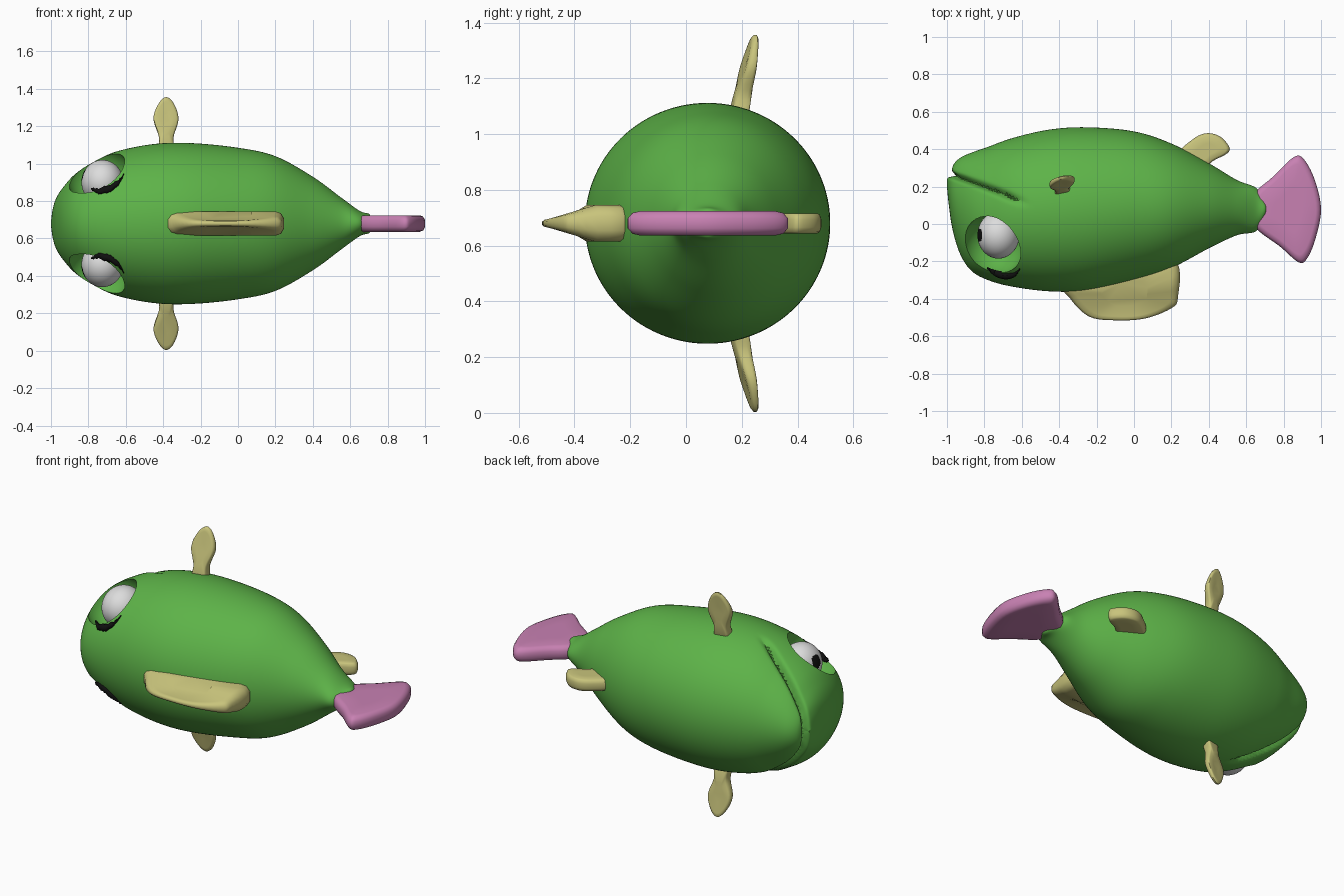
import bpy, bmesh, math
from mathutils import Vector, Matrix

cube = bpy.data.objects.get("Cube")
if cube:
    bpy.data.objects.remove(cube)

MID = 0.68  # height of the symmetry plane


def material(name, rgb):
    m = bpy.data.materials.new(name)
    m.use_nodes = True
    m.diffuse_color = (*rgb, 1)
    m.node_tree.nodes["Principled BSDF"].inputs["Base Color"].default_value = (*rgb, 1)
    return m


GREEN = material("leaf green", (0.11, 0.45, 0.065))
YELLOW = material("pale yellow", (0.58, 0.55, 0.2))
PINK = material("orchid pink", (0.58, 0.22, 0.45))
WHITE = material("eye white", (0.72, 0.72, 0.72))
BLACK = material("black", (0.005, 0.005, 0.005))


def spline(points, sub, closed=False):
    """Catmull-Rom resampling of tuples of any length."""
    n = len(points)
    get = (lambda i: points[i % n]) if closed else (lambda i: points[min(max(i, 0), n - 1)])
    out = []
    for i in range(n if closed else n - 1):
        for k in range(sub):
            t = k / sub
            out.append(tuple(
                b + 0.5 * t * (c - a + t * (2 * a - 5 * b + 4 * c - d + t * (3 * (b - c) + d - a)))
                for a, b, c, d in zip(get(i - 1), get(i), get(i + 1), get(i + 2))))
    return out if closed else out + [points[-1]]


def finish(bm, name, *mats):
    bmesh.ops.recalc_face_normals(bm, faces=bm.faces)
    me = bpy.data.meshes.new(name)
    bm.to_mesh(me)
    bm.free()
    for m in mats:
        me.materials.append(m)
    ob = bpy.data.objects.new(name, me)
    bpy.context.collection.objects.link(ob)
    return ob


def smooth(ob, degrees=40):
    bpy.ops.object.select_all(action='DESELECT')
    ob.select_set(True)
    bpy.context.view_layer.objects.active = ob
    bpy.ops.object.shade_smooth_by_angle(angle=math.radians(degrees))


def loft(bm, rings):
    """Skin closed rings of points and cap both ends."""
    vr = [[bm.verts.new(p) for p in r] for r in rings]
    for a, b in zip(vr, vr[1:]):
        for i in range(len(a)):
            j = (i + 1) % len(a)
            bm.faces.new((a[i], a[j], b[j], b[i]))
    bm.faces.new(vr[0][::-1])
    bm.faces.new(vr[-1])


# Body stations: x, back edge, belly edge, half width
STATIONS = spline([
    (-1, .2, .25, .01), (-.99, .1, .28, .08), (-.97, -.03, .325, .14),
    (-.93, -.16, .36, .2), (-.87, -.25, .385, .265), (-.78, -.3, .415, .325),
    (-.65, -.335, .46, .385), (-.45, -.36, .505, .425), (-.25, -.355, .517, .43),
    (0, -.3, .495, .405), (.2, -.235, .43, .36), (.4, -.13, .325, .25),
    (.55, -.06, .235, .14), (.65, -.04, .195, .068), (.7, .03, .13, .052),
    (.71, .06, .1, .03)], 8)


def skin_height(x, y):
    """Height of the upper body surface above the symmetry plane."""
    _, lo, hi, half = min(STATIONS, key=lambda s: abs(s[0] - x))
    q = (2 * y - lo - hi) / (hi - lo)
    return half * math.sqrt(max(0, 1 - q * q))


SEG = 192
rings = []
for x, lo, hi, half in STATIONS:
    angles = [math.tau * i / SEG for i in range(SEG)]
    rings.append([(x, (lo + hi) / 2 + (hi - lo) / 2 * math.cos(a), MID + half * math.sin(a))
                  for a in angles])
bm = bmesh.new()
loft(bm, rings)
bmesh.ops.recalc_face_normals(bm, faces=bm.faces)
bm.normal_update()

# Mouth groove, with the jaw set slightly behind the upper lip
moves = []
for v in bm.verts:
    t = v.co.x + 1
    if t < 0.43:
        d = v.co.y - (0.27 - 0.3 * t - 0.22 * t * t)
        fade = min(1, (0.43 - t) / 0.12)
        dent = 0.035 * math.exp(-(d / 0.016) ** 2)
        jaw = 0.014 * math.exp(-d / 0.12) if d > 0 else 0
        moves.append((v, v.normal * (-(dent + jaw) * fade)))
for v, move in moves:
    v.co += move
body = finish(bm, "body", GREEN)

# Eye sockets cut into both sides of the head
bm = bmesh.new()
for s in (1, -1):
    bmesh.ops.create_uvsphere(bm, u_segments=40, v_segments=24, radius=0.168,
                              matrix=Matrix.Translation((-.75, -.11, MID + s * .26)))
cutter = finish(bm, "socket_cutter", GREEN)
cutter.hide_render = True
mod = body.modifiers.new("sockets", 'BOOLEAN')
mod.operation = 'DIFFERENCE'
mod.solver = 'EXACT'
mod.object = cutter
bpy.context.view_layer.objects.active = body
bpy.ops.object.modifier_apply(modifier=mod.name)
bpy.data.objects.remove(cutter)
smooth(body)


def fin(name, outline, thick, place, mat):
    """Rounded plate: outline in u, v, thickness and placement by functions."""
    pts = spline(outline, 5, True)
    cu = sum(p[0] for p in pts) / len(pts)
    cv = sum(p[1] for p in pts) / len(pts)
    layers = [(.4, 1), (.84, 1), (.94, .85), (1, .4)]
    layers += [(s, -k) for s, k in reversed(layers)]
    bm = bmesh.new()
    loft(bm, [[place(cu + (u - cu) * s, cv + (v - cv) * s, k * thick(u, v)) for u, v in pts]
              for s, k in layers])
    smooth(finish(bm, name, mat), 50)


def flat(u, v, w):
    return (u, v, MID + w)


fin("tail_fin", [(.65, .17), (.74, .25), (.85, .355), (.905, .35), (.965, .24), (1, .08),
                 (.97, -.08), (.925, -.185), (.88, -.205), (.78, -.12), (.65, -.02), (.63, .08)],
    lambda u, v: 0.044, flat, PINK)
fin("dorsal_fin", [(-.36, -.32), (-.34, -.40), (-.24, -.495), (-.1, -.515), (.06, -.505),
                   (.2, -.45), (.235, -.39), (.22, -.2), (-.05, -.2)],
    lambda u, v: min(.065, max(.015, .015 + (v + .515) * .25)), flat, YELLOW)
fin("anal_fin", [(.23, .36), (.31, .45), (.385, .485), (.46, .468), (.51, .41),
                 (.495, .375), (.42, .335), (.34, .27)],
    lambda u, v: 0.036, flat, YELLOW)

for side, s in (("left", 1), ("right", -1)):
    # Side fin sweeping toward the belly
    fin("pectoral_fin_" + side,
        [(-.42, .38), (-.422, .46), (-.452, .56), (-.425, .64), (-.385, .676),
         (-.345, .645), (-.318, .56), (-.345, .46), (-.345, .38)],
        lambda u, v: .028 - .055 * (v - .4),
        lambda u, v, w: (u, .19 + .21 * (v - .4) + .2 * (u + .385) + w, MID + s * v), YELLOW)

    # Eyeball with a pupil looking forward
    bm = bmesh.new()
    bmesh.ops.create_uvsphere(bm, u_segments=64, v_segments=48, radius=1)
    look = Vector((-.93, 0, s * .33)).normalized()
    for f in bm.faces:
        f.material_index = int(f.calc_center_median().normalized().dot(look) > 0.95)
    for v in bm.verts:
        v.co = Vector((-.725 + .112 * v.co.x, -.06 + .125 * v.co.y, MID + s * .22 + .12 * v.co.z))
    smooth(finish(bm, "eye_" + side, WHITE, BLACK))

    # Dark tapered brow on the socket rim
    bm = bmesh.new()
    rings = []
    path = spline([(-.785, -.235), (-.745, -.262), (-.69, -.275), (-.64, -.268), (-.61, -.24)], 5)
    for i, (x, y) in enumerate(path):
        r = .004 + .017 * math.sin(math.pi * i / (len(path) - 1))
        z = MID + s * skin_height(x, y)
        rings.append([(x, y + r * math.cos(a), z + r * math.sin(a))
                      for a in (math.tau * k / 12 for k in range(12))])
    loft(bm, rings)
    smooth(finish(bm, "brow_" + side, BLACK))
